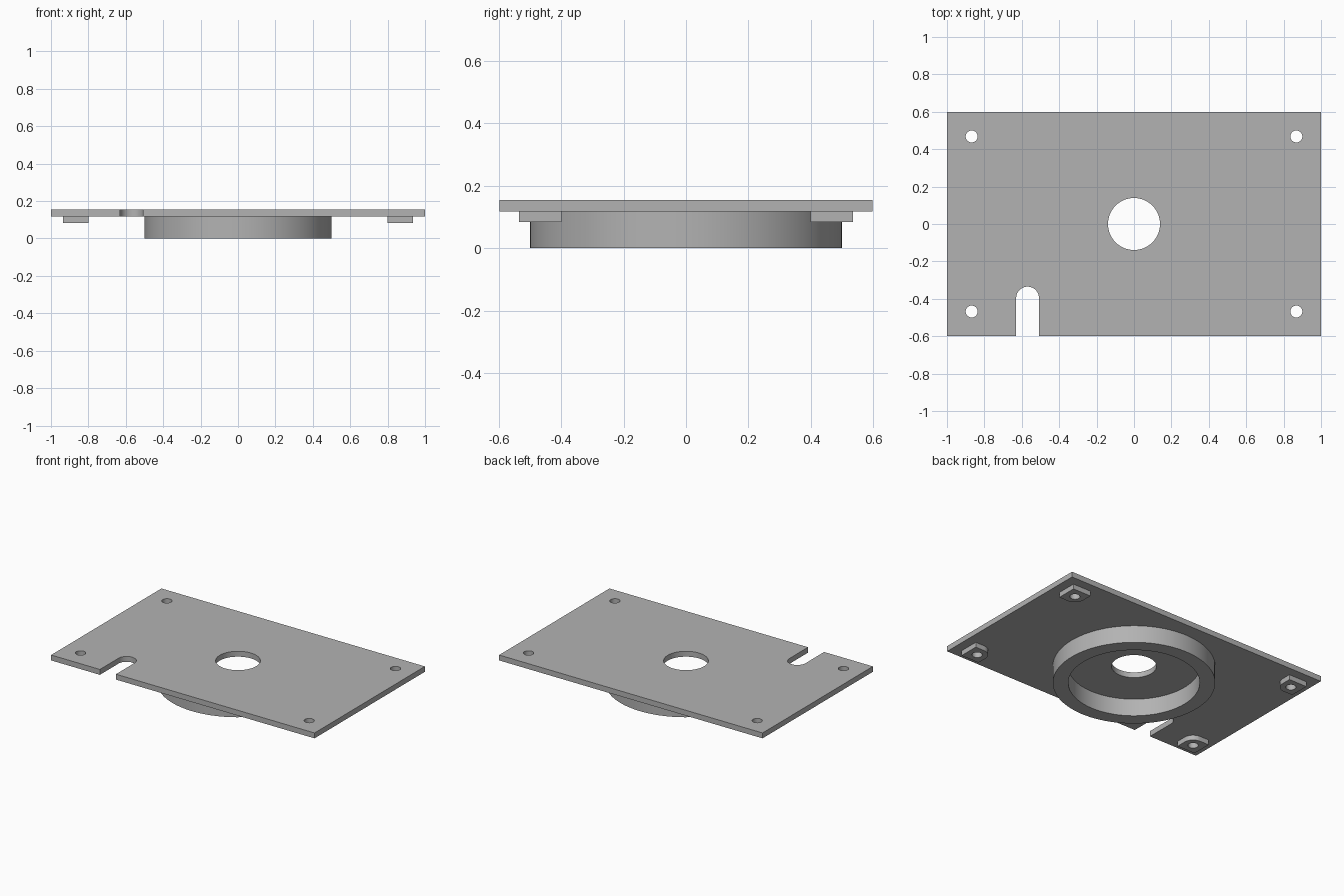
import bpy, bmesh, math

if "Cube" in bpy.data.objects:
    bpy.data.objects.remove(bpy.data.objects["Cube"])

PLATE_BOTTOM, PLATE_TOP = 0.118, 0.155
PAD_BOTTOM = 0.084
HOLE_X, HOLE_Y, HOLE_R = 0.868, 0.468, 0.032
PAD_R = 0.068

grey = bpy.data.materials.new("plain grey")
grey.diffuse_color = (0.45, 0.45, 0.45, 1)
grey.use_nodes = True
grey.node_tree.nodes["Principled BSDF"].inputs["Base Color"].default_value = grey.diffuse_color


def arc(cx, cy, r, start=0, end=360, n=64):
    """Points along an arc; a full turn leaves out the repeated last point."""
    count = n if end - start == 360 else n + 1
    angles = [math.radians(start + (end - start) * i / n) for i in range(count)]
    return [(cx + r * math.cos(a), cy + r * math.sin(a)) for a in angles]


def extrude_outline(name, loops, z0, z1):
    """Solid from an outer outline plus optional hole outlines."""
    curve = bpy.data.curves.new(name + "_profile", 'CURVE')
    curve.dimensions = '2D'
    curve.fill_mode = 'BOTH'
    curve.extrude = (z1 - z0) / 2
    for loop in loops:
        spline = curve.splines.new('POLY')
        spline.points.add(len(loop) - 1)
        for point, (x, y) in zip(spline.points, loop):
            point.co = (x, y, 0, 1)
        spline.use_cyclic_u = True
    helper = bpy.data.objects.new(name + "_profile", curve)
    mesh = bpy.data.meshes.new_from_object(helper)
    bpy.data.objects.remove(helper)

    bm = bmesh.new()
    bm.from_mesh(mesh)
    bmesh.ops.remove_doubles(bm, verts=bm.verts, dist=0.0001)
    bmesh.ops.translate(bm, verts=bm.verts, vec=(0, 0, (z0 + z1) / 2))
    bmesh.ops.recalc_face_normals(bm, faces=bm.faces)
    bm.to_mesh(mesh)
    bm.free()
    mesh.name = name
    mesh.materials.clear()
    mesh.materials.append(grey)
    obj = bpy.data.objects.new(name, mesh)
    bpy.context.collection.objects.link(obj)
    bpy.ops.object.select_all(action='DESELECT')
    obj.select_set(True)
    bpy.context.view_layer.objects.active = obj
    bpy.ops.object.shade_smooth_by_angle(angle=math.radians(30))
    return obj


corners = [(sx, sy) for sx in (-1, 1) for sy in (-1, 1)]

# Plate with a round-ended slot in its front edge, a centre bore and screw holes
slot_x, slot_r, slot_end = -0.569, 0.061, -0.335
slot = ([(slot_x - slot_r, -0.598)]
        + arc(slot_x, slot_end - slot_r, slot_r, 180, 0, 32)
        + [(slot_x + slot_r, -0.598)])
outline = [(-1, -0.598)] + slot + [(1, -0.598), (1, 0.598), (-1, 0.598)]
holes = [arc(sx * HOLE_X, sy * HOLE_Y, HOLE_R, n=32) for sx, sy in corners]
extrude_outline("plate", [outline, arc(0, 0, 0.139)] + holes,
                PLATE_BOTTOM, PLATE_TOP)

# Locating ring under the plate
extrude_outline("locating_ring", [arc(0, 0, 0.5, n=96), arc(0, 0, 0.405, n=96)],
                0, PLATE_BOTTOM)

# Screw pads, each rounded on the corner that faces the centre
for sx, sy in corners:
    pad = arc(0, 0, PAD_R, 180, 270, 16) + [(PAD_R, -PAD_R), (PAD_R, PAD_R),
                                            (-PAD_R, PAD_R)]
    pad = [(sx * (HOLE_X + x), sy * (HOLE_Y + y)) for x, y in pad]
    side = ("left" if sx < 0 else "right") + ("_front" if sy < 0 else "_back")
    extrude_outline("screw_pad_" + side,
                    [pad, arc(sx * HOLE_X, sy * HOLE_Y, HOLE_R, n=32)],
                    PAD_BOTTOM, PLATE_BOTTOM)
